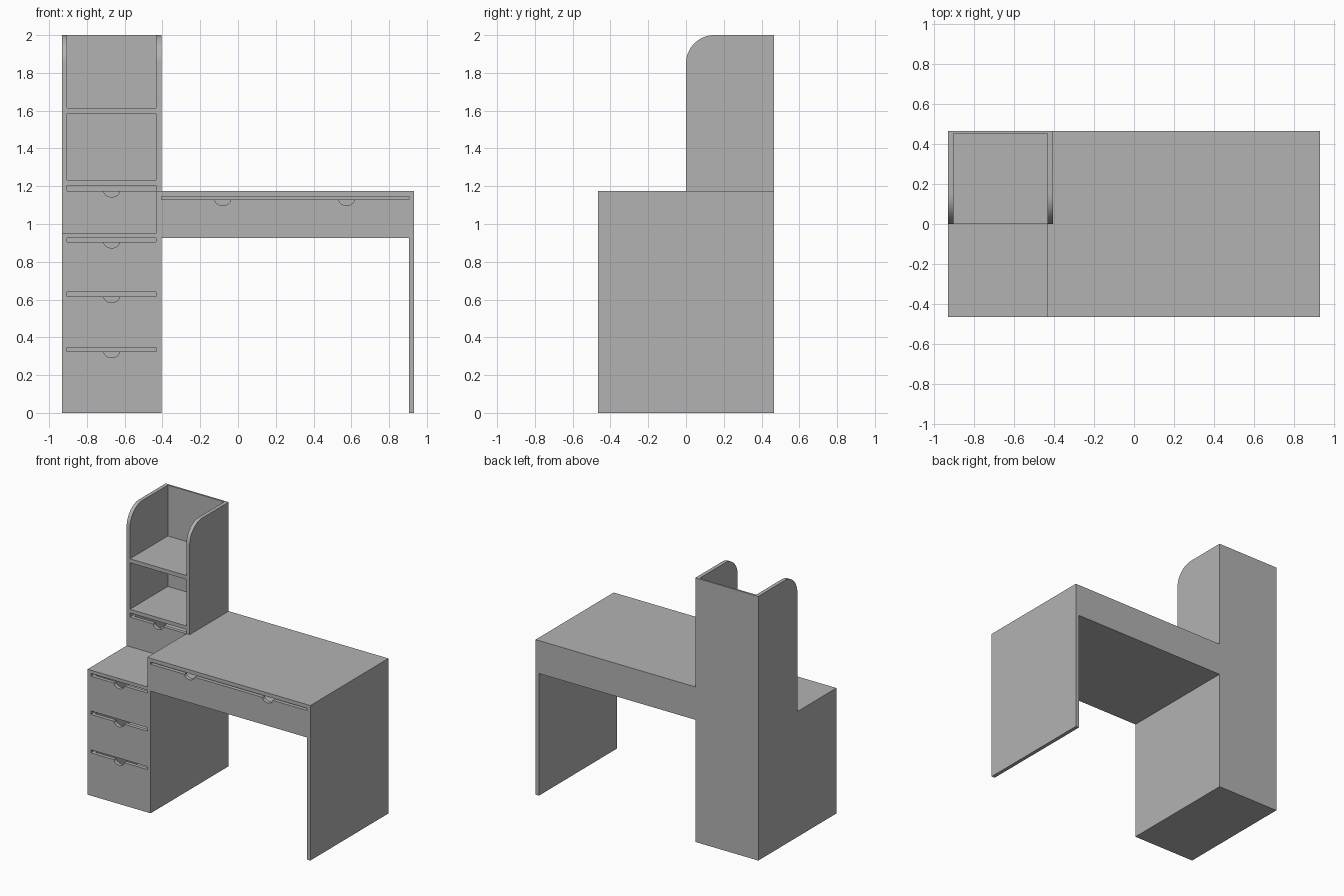
import bpy
import bmesh
from math import cos, sin, pi
from mathutils import Vector

if "Cube" in bpy.data.objects:
    bpy.data.objects.remove(bpy.data.objects["Cube"])

# Single painted grey finish
grey = bpy.data.materials.new("grey")
grey.use_nodes = True
colour = (0.45, 0.45, 0.45, 1)
grey.diffuse_color = colour
grey.node_tree.nodes["Principled BSDF"].inputs["Base Color"].default_value = colour

# Main measures
LEFT, RIGHT = -0.933, 0.933      # outer sides
CAB = -0.405                     # outer side of the cabinet next to the desk
T = 0.028                        # board thickness
BACK, FRONT = 0.467, -0.467
THIN = 0.014                     # back panel thickness
CAB_TOP, DESK_TOP, DESK_LOW, TOP = 0.95, 1.174, 0.925, 2.0
IN_L, IN_R = LEFT + T, CAB - T   # inside of the cabinet
DESK_R = RIGHT - T


def prism(name, points, direction):
    """Extrude a closed outline of 3D points along a direction."""
    bm = bmesh.new()
    face = bm.faces.new([bm.verts.new(p) for p in points])
    grown = bmesh.ops.extrude_face_region(bm, geom=[face])["geom"]
    bmesh.ops.translate(bm, vec=Vector(direction),
                        verts=[v for v in grown if isinstance(v, bmesh.types.BMVert)])
    bmesh.ops.recalc_face_normals(bm, faces=bm.faces)
    mesh = bpy.data.meshes.new(name)
    bm.to_mesh(mesh)
    bm.free()
    mesh.materials.append(grey)
    obj = bpy.data.objects.new(name, mesh)
    bpy.context.collection.objects.link(obj)
    return obj


def board(name, x0, x1, y0, y1, z0, z1):
    outline = [(x0, y0, z0), (x1, y0, z0), (x1, y1, z0), (x0, y1, z0)]
    return prism(name, outline, (0, 0, z1 - z0))


def side_panel(name, x, step):
    """Deep lower part and a shallow upper part with a rounded front corner."""
    r = 0.15
    outline = [(FRONT, 0), (BACK, 0), (BACK, TOP)]
    for i in range(17):
        a = pi / 2 * (1 + i / 16)
        outline.append((r + r * cos(a), TOP - r + r * sin(a)))
    outline += [(0, step), (FRONT, step)]
    obj = prism(name, [(x, y, z) for y, z in outline], (T, 0, 0))
    bpy.ops.object.select_all(action="DESELECT")
    obj.select_set(True)
    bpy.context.view_layer.objects.active = obj
    bpy.ops.object.shade_smooth_by_angle(angle=pi / 6)


def drawer(name, x0, x1, y, z0, z1, grips):
    """Front with finger notches in its top edge, and an open tray behind it."""
    half, deep, wall = 0.042, 0.031, 0.015
    outline = [(x0, z0), (x1, z0), (x1, z1)]
    for g in sorted(grips, reverse=True):
        outline += [(g + half * cos(pi * i / 12), z1 - deep * sin(pi * i / 12))
                    for i in range(13)]
    outline.append((x0, z1))
    prism(name + "_front", [(px, y, pz) for px, pz in outline], (0, T, 0))
    y0, y1 = y + T, BACK - THIN
    board(name + "_base", x0, x1, y0, y1, z0, z0 + wall)
    board(name + "_left_wall", x1 - wall, x1, y0, y1, z0 + wall, z1)
    board(name + "_right_wall", x0, x0 + wall, y0, y1, z0 + wall, z1)
    board(name + "_back_wall", x0 + wall, x1 - wall, y1 - wall, y1, z0 + wall, z1)


# Cabinet and tower carcass
side_panel("cabinet_outer_side", LEFT, CAB_TOP)
side_panel("cabinet_inner_side", IN_R, DESK_TOP)
board("tower_back", IN_L, IN_R, BACK - THIN, BACK, 0, TOP)
for name, y, z0, z1 in (("cabinet_floor", FRONT, 0, 0.025),
                        ("lower_divider", FRONT, 0.347, 0.37),
                        ("upper_divider", FRONT, 0.641, 0.665),
                        ("cabinet_top", FRONT, DESK_LOW, CAB_TOP),
                        ("lower_shelf", 0, 1.205, 1.233),
                        ("upper_shelf", 0, 1.585, 1.615)):
    board(name, IN_L, IN_R, y, BACK - THIN, z0, z1)

# Cabinet and tower drawers
middle = (IN_L + IN_R) / 2
for name, y, z0, z1 in (("bottom_drawer", FRONT, 0.025, 0.324),
                        ("middle_drawer", FRONT, 0.37, 0.615),
                        ("upper_drawer", FRONT, 0.665, 0.904),
                        ("tower_drawer", 0, CAB_TOP, DESK_TOP)):
    drawer(name, IN_L, IN_R, y, z0, z1, [middle])

# Desk
board("desk_top", CAB, DESK_R, FRONT, BACK, 1.145, DESK_TOP)
board("desk_back", CAB, DESK_R, BACK - THIN, BACK, DESK_LOW, 1.145)
board("desk_end_panel", DESK_R, RIGHT, FRONT, BACK, 0, DESK_TOP)
drawer("desk_drawer", CAB, DESK_R, FRONT, DESK_LOW, 1.129, [-0.08, 0.575])
